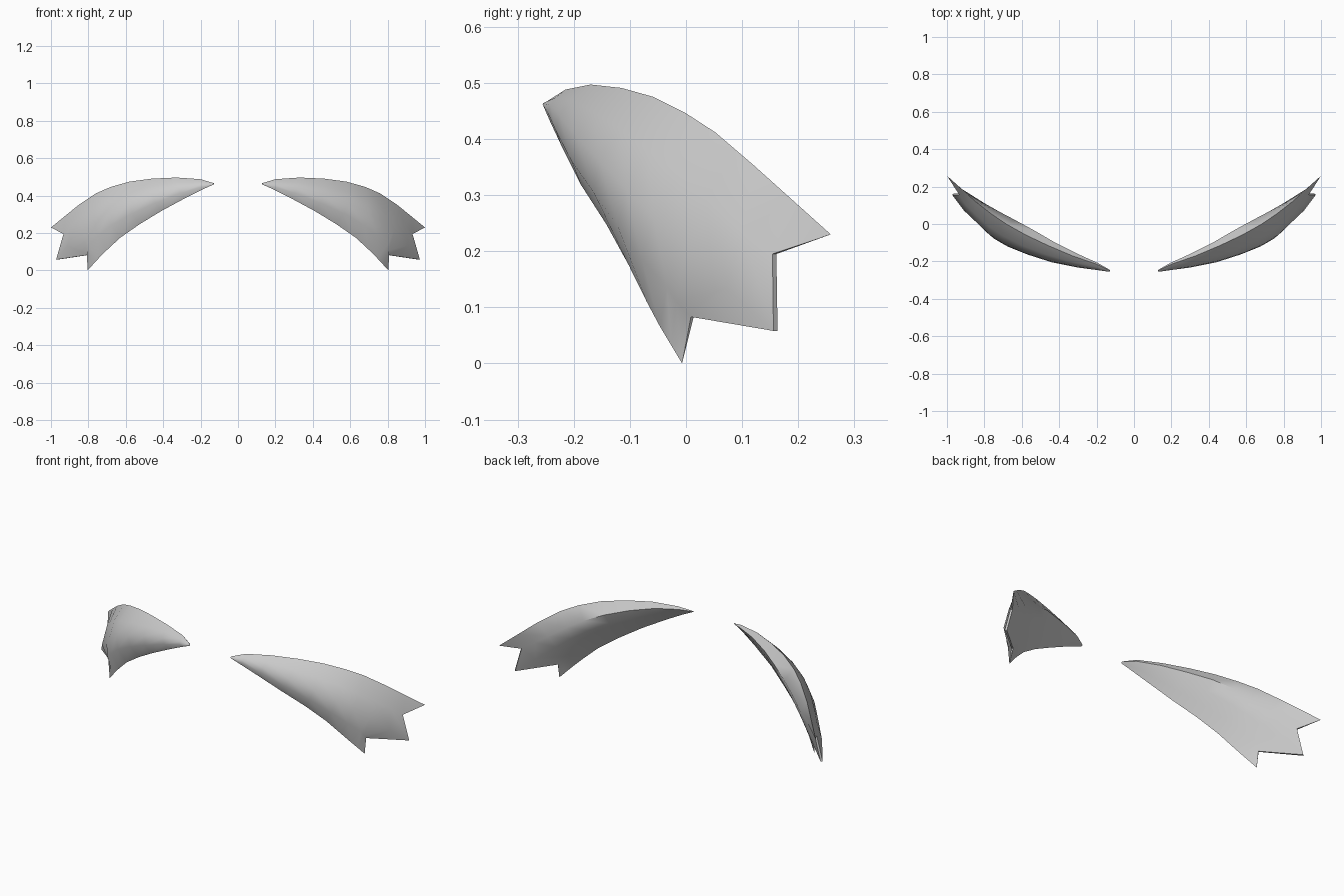
import bpy, bmesh, math
from mathutils import Vector as V

if "Cube" in bpy.data.objects:
    bpy.data.objects.remove(bpy.data.objects["Cube"])

# stations from inner tip outwards: upper edge, lower edge, front bulge, back bulge, plan angle
STATIONS = [
    ((.13, -.248, .467), (.13, -.254, .460), .004, .004, 22),
    ((.20, -.215, .488), (.19, -.243, .433), .014, .014, 23),
    ((.33, -.170, .497), (.28, -.222, .388), .032, .028, 25),
    ((.46, -.115, .491), (.41, -.187, .318), .050, .042, 28),
    ((.58, -.058, .475), (.525, -.142, .248), .064, .055, 32),
    ((.68, -.002, .447), (.63, -.102, .175), .068, .058, 36),
    ((.76, .052, .412), (.70, -.070, .110), .064, .052, 40),
    ((.85, .122, .352), (.745, -.046, .065), .052, .040, 44),
]
# ragged outer end: tooth, notch, tooth, notch, tooth
END = [V(p) for p in ((1, .258, .23), (.93, .157, .195), (.968, .16, .058),
                      (.80, .012, .083), (.805, -.007, 0))]
FRONT, BACK = (.72, 1, .8), (1, .8, .4)


def ring(columns, front, back, angle):
    a = math.radians(angle)
    n = V((math.sin(a), -math.cos(a), 0))
    f = [c + n * front * k for c, k in zip(columns[1:4], FRONT)]
    b = [c - n * back * k for c, k in zip(columns[1:4], BACK)]
    return [columns[0], *f, columns[4], *reversed(b)]


# lens-shaped rings along the tuft
rings = []
for top, low, front, back, angle in STATIONS:
    cols = [V(top).lerp(V(low), i / 4) for i in range(5)]
    rings.append(ring(cols, front, back, angle))
between = [c.lerp(e, .5) for c, e in zip(cols, END)]
rings.append(ring(between, .038, .022, 46))
rings.append(ring(END, .006, .006, 47))

bm = bmesh.new()
loops = [[bm.verts.new(p) for p in r] for r in rings]
for a, b in zip(loops, loops[1:]):
    for i in range(8):
        j = (i + 1) % 8
        bm.faces.new((a[i], a[j], b[j], b[i]))
bm.faces.new(loops[0])
e = loops[-1]
for face in ((0, 1, 7), (1, 2, 6, 7), (2, 3, 5, 6), (3, 4, 5)):
    bm.faces.new([e[i] for i in face])
bmesh.ops.recalc_face_normals(bm, faces=bm.faces)
mesh = bpy.data.meshes.new("tufts")
bm.to_mesh(mesh)
bm.free()

# mirrored pair
tufts = bpy.data.objects.new("tufts", mesh)
bpy.context.collection.objects.link(tufts)
bpy.context.view_layer.objects.active = tufts
tufts.select_set(True)
bpy.ops.object.shade_smooth_by_angle(angle=math.radians(50))
tufts.modifiers.new("Mirror", 'MIRROR').use_mirror_merge = False
